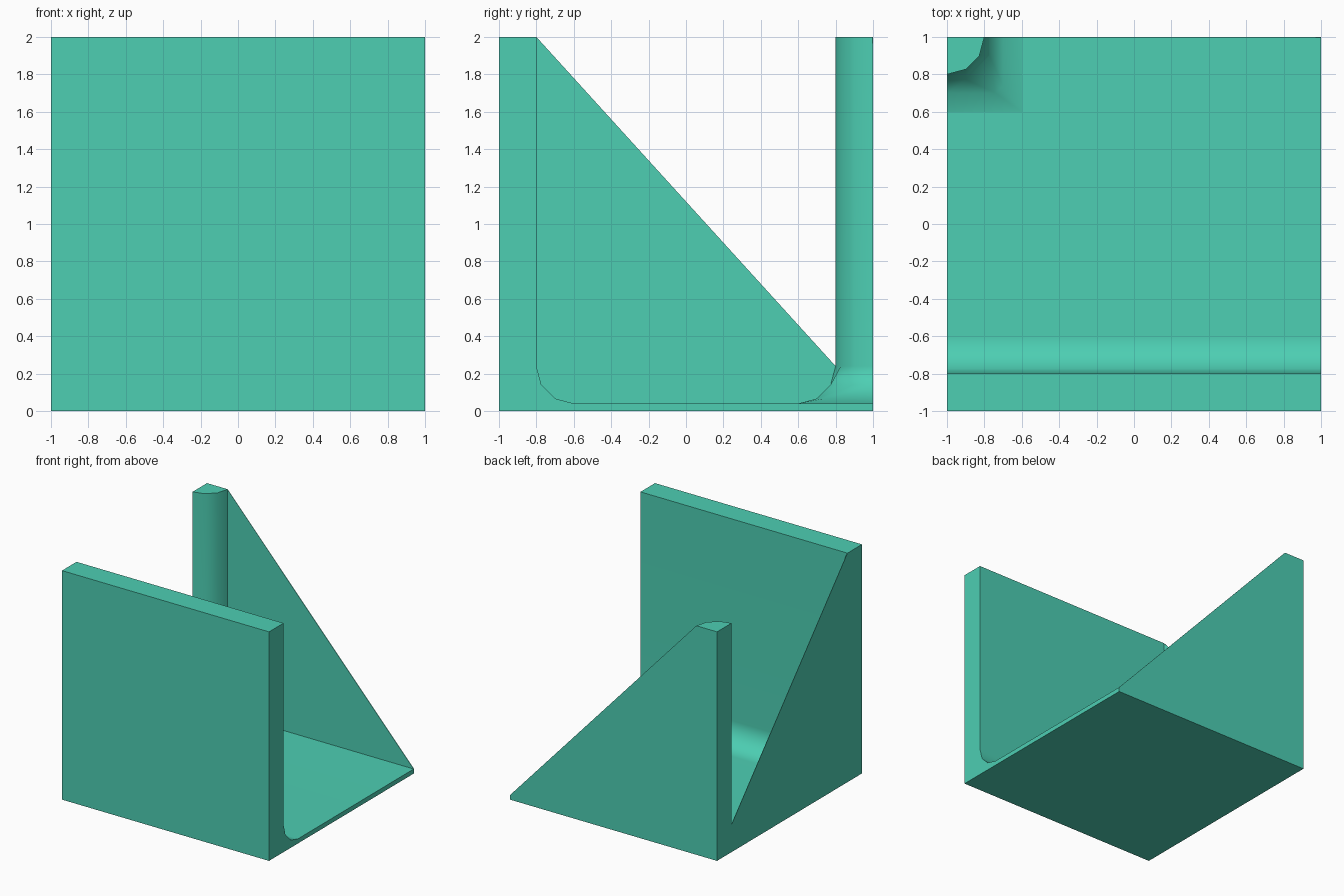
import bpy, bmesh, math

cube = bpy.data.objects.get("Cube")
if cube:
    bpy.data.objects.remove(cube, do_unlink=True)

mat = bpy.data.materials.new("sea_green")
mat.use_nodes = True
COLOUR = (0.074, 0.62, 0.45, 1)
mat.diffuse_color = COLOUR
mat.node_tree.nodes["Principled BSDF"].inputs["Base Color"].default_value = COLOUR

BASE = 0.04      # floor thickness
R = 0.2          # wall thickness, post radius and fillet radius
THIN = 0.004     # gusset sheet thickness


def finish(name, bm):
    bmesh.ops.remove_doubles(bm, verts=bm.verts[:], dist=1e-5)
    bmesh.ops.recalc_face_normals(bm, faces=bm.faces[:])
    mesh = bpy.data.meshes.new(name)
    bm.to_mesh(mesh)
    bm.free()
    mesh.materials.append(mat)
    ob = bpy.data.objects.new(name, mesh)
    bpy.context.collection.objects.link(ob)
    bpy.ops.object.select_all(action='DESELECT')
    ob.select_set(True)
    bpy.context.view_layer.objects.active = ob
    bpy.ops.object.shade_smooth_by_angle(angle=math.radians(40))
    # keep the large flat faces flat beside the rounded ones
    mod = ob.modifiers.new("flat_faces", 'WEIGHTED_NORMAL')
    mod.keep_sharp = True
    return ob


def prism(name, profile, to_world, start, end):
    """Extrude a 2D profile between two depths."""
    bm = bmesh.new()
    face = bm.faces.new([bm.verts.new(to_world(a, b, start)) for a, b in profile])
    move = [q - p for p, q in zip(to_world(0, 0, start), to_world(0, 0, end))]
    new = bmesh.ops.extrude_face_region(bm, geom=[face], use_keep_orig=True)["geom"]
    bmesh.ops.translate(bm, vec=move,
                        verts=[v for v in new if isinstance(v, bmesh.types.BMVert)])
    return finish(name, bm)


def along_x(a, b, d):
    return (d, a, b)


def along_y(a, b, d):
    return (a, d, b)


# Concave fillet as (offset from the upright face, height), bottom to top
fillet = [(R - R * math.sin(math.radians(t)), BASE + R - R * math.cos(math.radians(t)))
          for t in (0, 30, 60, 90)]
wall_foot = [(-0.8 + o, z) for o, z in fillet]

# Floor and front wall in one rounded L section
prism("floor_and_front_wall",
      [(-1, 0), (1, 0), (1, BASE)] + wall_foot + [(-0.8, 2), (-1, 2)],
      along_x, -1, 1)

# Thin sloping gussets
post_foot = [(0.8 - o, z) for o, z in fillet]
prism("side_gusset", wall_foot + [(-0.8, 2)] + post_foot[::-1], along_x, -1, -1 + THIN)
prism("back_gusset", [(1, BASE)] + wall_foot + [(-0.8, 2)], along_y, 1 - THIN, 1)

# Quarter-round corner post whose foot flares out to a square
s, c = R * math.sin(math.pi / 6), R * math.cos(math.pi / 6)
rings = []
for (o, z), mid in zip(fillet, (0.4, 0.26, s, s)):
    r = R + o
    lead = c if z > BASE + R - 1e-4 else r
    rings.append([(0, r, z), (mid, lead, z), (lead, mid, z), (r, 0, z), (0, 0, z)])
rings.append([(a, b, 2) for a, b, _ in rings[-1]])

bm = bmesh.new()
loops = [[bm.verts.new((-1 + a, 1 - b, z)) for a, b, z in ring] for ring in rings]
for low, high in zip(loops, loops[1:]):
    for i in range(5):
        j = (i + 1) % 5
        bm.faces.new((low[i], low[j], high[j], high[i]))
bm.faces.new(loops[0])
bm.faces.new(loops[-1])
finish("corner_post", bm)
